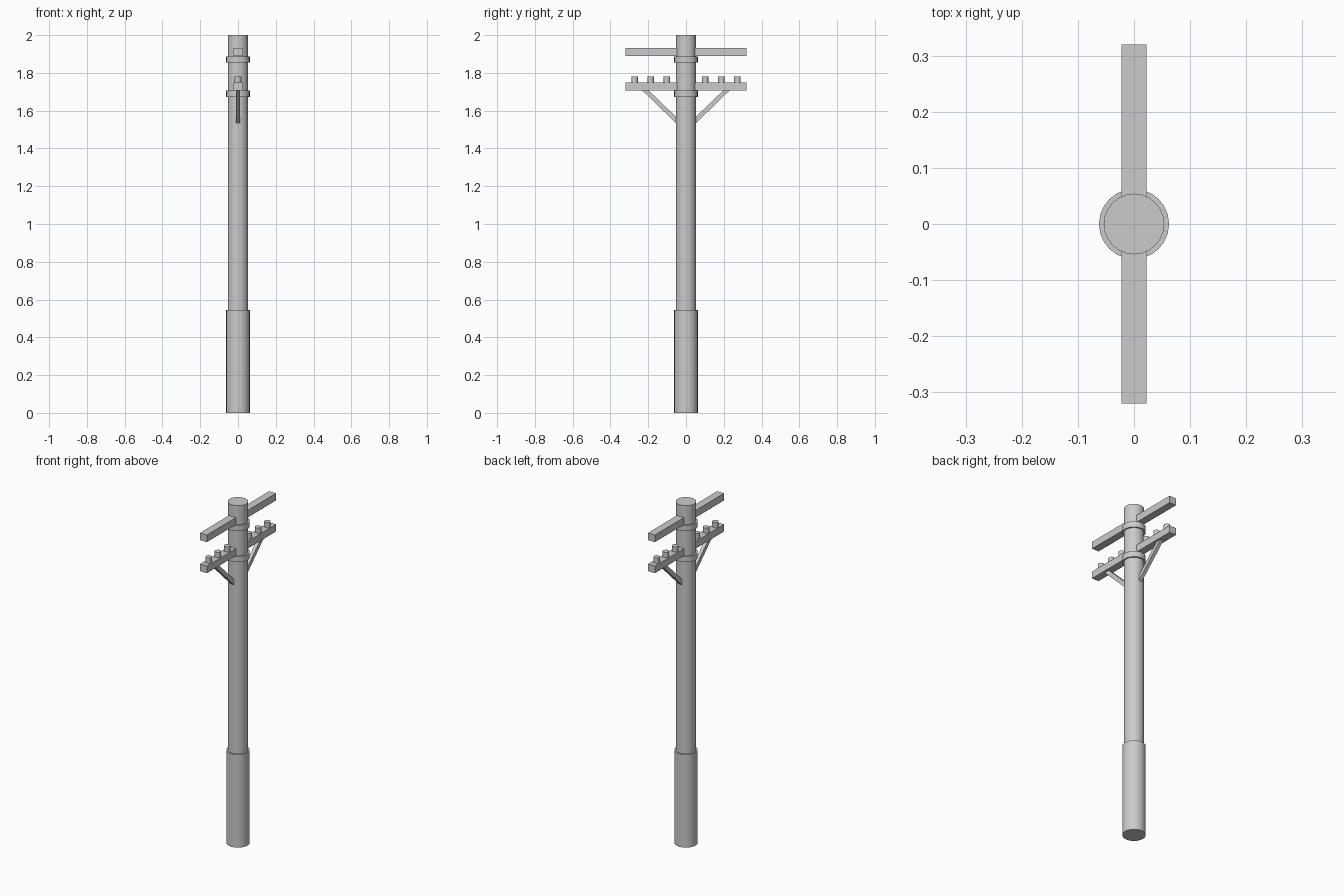
import bpy, bmesh
from math import radians

if "Cube" in bpy.data.objects:
    bpy.data.objects.remove(bpy.data.objects["Cube"])


def finish(name, bm):
    bmesh.ops.recalc_face_normals(bm, faces=bm.faces)
    mesh = bpy.data.meshes.new(name)
    bm.to_mesh(mesh)
    bm.free()
    ob = bpy.data.objects.new(name, mesh)
    bpy.context.collection.objects.link(ob)
    return ob


def cylinder(name, r, z0, z1, y=0, sides=24):
    bpy.ops.mesh.primitive_cylinder_add(vertices=sides, radius=r, depth=z1 - z0,
                                        location=(0, y, (z0 + z1) / 2))
    ob = bpy.context.object
    ob.name = name
    bpy.ops.object.shade_smooth_by_angle(angle=radians(30))
    return ob


def prism(name, profile, width):
    """Side (y, z) profile extruded across x, centred."""
    bm = bmesh.new()
    face = bm.faces.new([bm.verts.new((-width / 2, y, z)) for y, z in profile])
    ext = bmesh.ops.extrude_face_region(bm, geom=[face])
    verts = [v for v in ext["geom"] if isinstance(v, bmesh.types.BMVert)]
    bmesh.ops.translate(bm, verts=verts, vec=(width, 0, 0))
    return finish(name, bm)


# Pole, thicker base sleeve and the two collars under the arms
cylinder("pole", 0.054, 0.5, 2.0)
cylinder("base_sleeve", 0.0625, 0, 0.545)
cylinder("upper_collar", 0.0625, 1.854, 1.888)
cylinder("lower_collar", 0.0625, 1.672, 1.706)

# Cross arms through the pole
for name, z0, z1 in (("upper_arm", 1.889, 1.931), ("lower_arm", 1.707, 1.749)):
    prism(name, [(-0.32, z0), (0.32, z0), (0.32, z1), (-0.32, z1)], 0.045)

# Insulators and diagonal braces, mirrored on both sides
for label, s in (("left", -1), ("right", 1)):
    for i, y in enumerate((0.101, 0.187, 0.272)):
        cylinder(f"insulator_{label}_{i + 1}", 0.0175, 1.745, 1.78, s * y, 16)
    prism(f"brace_{label}", [(s * y, z) for y, z in
          ((0.234, 1.71), (0.2, 1.71), (0.045, 1.56), (0.045, 1.526))], 0.02)
